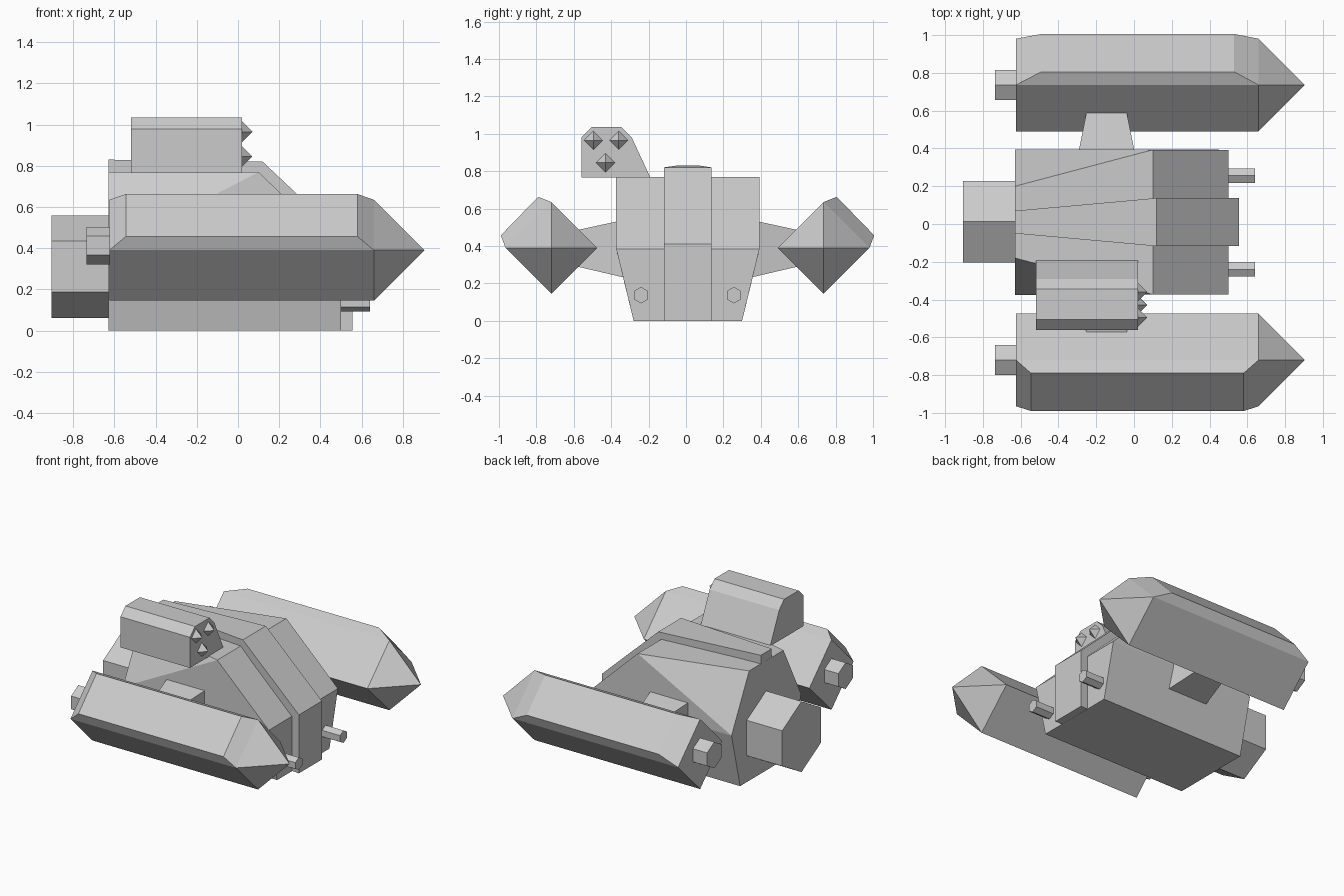
import bpy, bmesh
from math import pi, cos, sin

if "Cube" in bpy.data.objects:
    bpy.data.objects.remove(bpy.data.objects["Cube"])

CY = 0.01  # symmetry plane of the hull and pods


def finish(name, bm):
    bmesh.ops.recalc_face_normals(bm, faces=bm.faces[:])
    me = bpy.data.meshes.new(name)
    bm.to_mesh(me)
    bm.free()
    ob = bpy.data.objects.new(name, me)
    bpy.context.collection.objects.link(ob)
    return ob


def loft(name, rings):
    """Skin closed rings of equal point count and cap both ends."""
    bm = bmesh.new()
    vs = [[bm.verts.new(p) for p in r] for r in rings]
    n = len(rings[0])
    for a, b in zip(vs, vs[1:]):
        for i in range(n):
            j = (i + 1) % n
            bm.faces.new((a[i], a[j], b[j], b[i]))
    bm.faces.new(vs[0])
    bm.faces.new(vs[-1])
    return finish(name, bm)


def hull(name, pts):
    bm = bmesh.new()
    for p in pts:
        bm.verts.new(p)
    bmesh.ops.convex_hull(bm, input=bm.verts[:])
    bmesh.ops.dissolve_limit(bm, angle_limit=0.01, verts=bm.verts[:], edges=bm.edges[:])
    return finish(name, bm)


def hexagon(name, x0, x1, y, z, r):
    ring = [(y + r * sin(i * pi / 3), z + r * cos(i * pi / 3)) for i in range(6)]
    return loft(name, [[(x, a, b) for a, b in ring] for x in (x0, x1)])


# Main hull: narrow roof at the back, sloped nose
half = [(-.63, .29, 0), (-.63, .385, .39), (-.63, .19, .77),
        (.10, .383, .77), (.50, .383, .385), (.50, .29, 0)]
hull("main_hull", [(x, CY + s * w, z) for s in (-1, 1) for x, w, z in half])

# Raised spine running over the roof and down the nose
spine = [(-.625, .02, .06), (-.63, .83, .06), (.12, .82, .1275),
         (.555, .41, .1275), (.555, 0, .1275)]
loft("spine", [[(x, CY + s * w, z) for x, z, w in spine] for s in (-1, 1)])

# Rear engine
hexagon("main_engine", -.905, -.6, .012, .31, .248)

for s, side, x0, x1 in ((-1, "right", -.545, .58), (1, "left", -.49, .53)):
    yc = .008 + s * .728
    r = .245

    # Diamond pod with pointed nose
    diamond = [(yc, .39 + r), (yc + s * r, .39), (yc, .39 - r), (yc - s * r, .39)]
    bm = bmesh.new()
    rear, front = [[bm.verts.new((x, y, z)) for y, z in diamond] for x in (-.625, .66)]
    tip = bm.verts.new((.905, yc, .39))
    bm.faces.new(rear)
    for i in range(4):
        j = (i + 1) % 4
        bm.faces.new((front[i], front[j], tip))
        if i:
            bm.faces.new((rear[i], rear[j], front[j], front[i]))
    # Raised panel on the upper outer face
    base = [rear[0], rear[1], front[1], front[0]]
    a, b = (yc + s * .07, .663), (yc + s * .27, .457)
    top = [bm.verts.new((x, *p)) for x, p in ((x0, a), (x0, b), (x1, b), (x1, a))]
    for i in range(4):
        j = (i + 1) % 4
        bm.faces.new((base[i], base[j], top[j], top[i]))
    bm.faces.new(top)
    finish(f"{side}_pod", bm)

    hexagon(f"{side}_pod_nozzle", -.735, -.60, yc, .412, .092)

    # Tapered strut between hull and pod
    def rect(y, xa, xb, za, zb):
        return [(xa, .008 + s * y, za), (xb, .008 + s * y, za),
                (xb, .008 + s * y, zb), (xa, .008 + s * y, zb)]
    loft(f"{side}_strut", [rect(.29, -.31, .02, .22, .55),
                           rect(.59, -.25, -.04, .29, .485)])

    # Nose gun
    hexagon(f"{side}_nose_gun", .45, .64, .008 + s * .248, .137, .044)

# Launcher box on the roof
box = [(-.56, .765), (-.56, .98), (-.505, 1.035), (-.345, 1.035), (-.29, .98), (-.19, .765)]
loft("launcher_box", [[(x, y, z) for y, z in box] for x in (-.52, .02)])

# Missile tips
for i, (y, z) in enumerate(((-.495, .965), (-.36, .965), (-.43, .845))):
    d = .052
    hull(f"missile_tip_{i + 1}", [(.018, y + d, z), (.018, y - d, z), (.018, y, z + d),
                                  (.018, y, z - d), (.07, y, z)])
